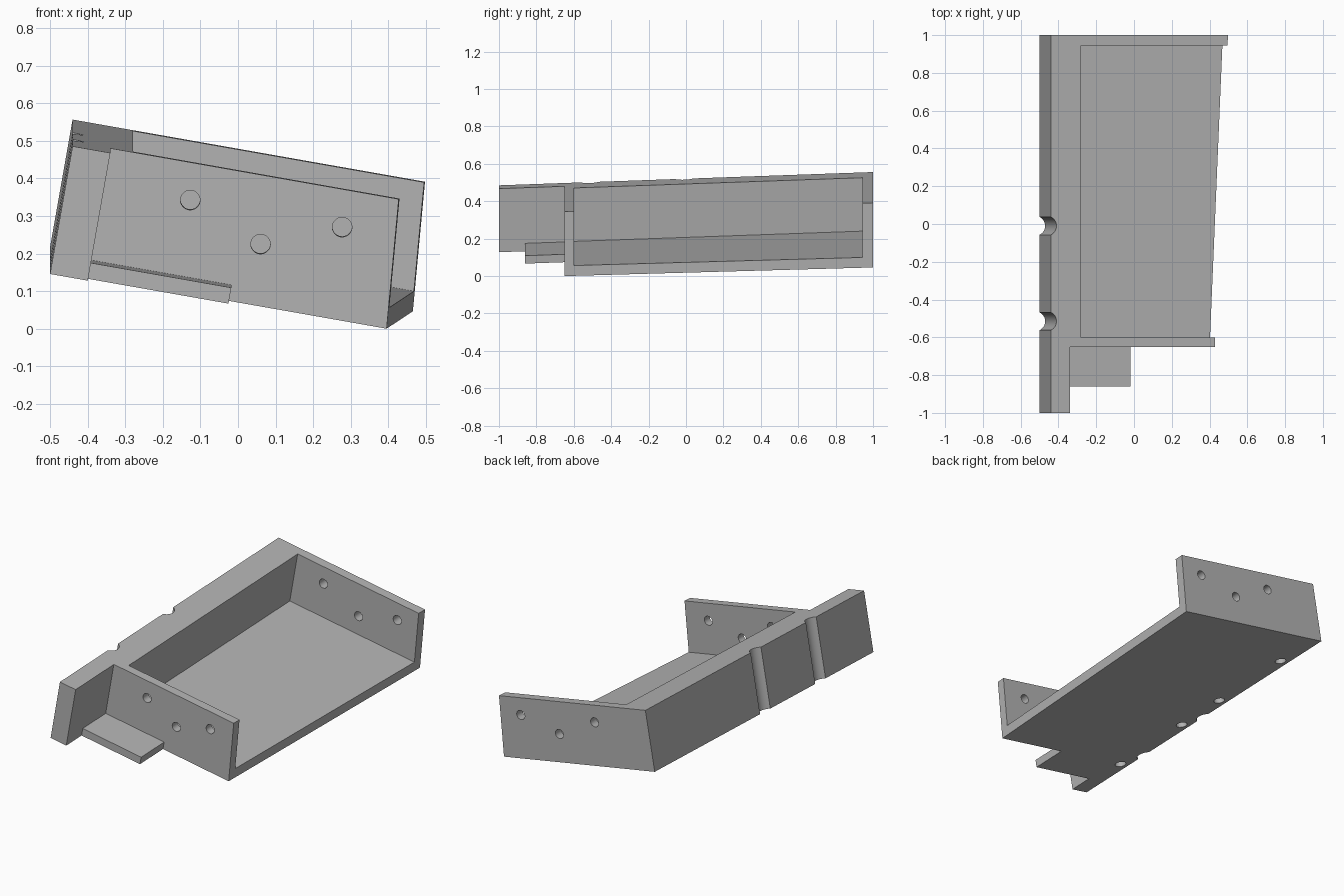
import bpy, bmesh
from math import sin, cos, radians, pi
from mathutils import Matrix, Vector

if "Cube" in bpy.data.objects:
    bpy.data.objects.remove(bpy.data.objects["Cube"], do_unlink=True)

grey = bpy.data.materials.new("plain_grey")
grey.use_nodes = True
colour = (0.45, 0.45, 0.45, 1)
grey.diffuse_color = colour
grey.node_tree.nodes["Principled BSDF"].inputs["Base Color"].default_value = colour

# Tilted frame: u across, y along, w up from the underside, rising toward the back
S, C, RISE = sin(radians(10)), cos(radians(10)), 0.0355
FRAME = Matrix(((C, 0, S, -0.5), (0, 1, 0, 0), (-S, RISE, C, 0.1455 + RISE), (0, 0, 0, 1)))
HEIGHT = 0.345


def make_object(name, bm):
    bmesh.ops.recalc_face_normals(bm, faces=bm.faces)
    mesh = bpy.data.meshes.new(name)
    bm.to_mesh(mesh)
    bm.free()
    mesh.materials.append(grey)
    ob = bpy.data.objects.new(name, mesh)
    bpy.context.collection.objects.link(ob)
    return ob


def prism(name, outline, w0, w1, lean=0, lean_from=9):
    """Extrude a plan outline; points beyond lean_from move by lean at the top."""
    bm = bmesh.new()
    low = [bm.verts.new((u, y, w0)) for u, y in outline]
    high = [bm.verts.new((u + (lean if u > lean_from else 0), y, w1)) for u, y in outline]
    bm.faces.new(low)
    bm.faces.new(high)
    n = len(outline)
    for i in range(n):
        j = (i + 1) % n
        bm.faces.new((low[i], low[j], high[j], high[i]))
    return make_object(name, bm)


def box(name, u0, u1, y0, y1, w0, w1):
    return prism(name, [(u0, y0), (u1, y0), (u1, y1), (u0, y1)], w0, w1)


def rod(name, centre, radius, length, along_y=False):
    bm = bmesh.new()
    turn = Matrix.Rotation(pi / 2, 4, 'X') if along_y else Matrix.Identity(4)
    bmesh.ops.create_cone(bm, cap_ends=True, segments=32, radius1=radius, radius2=radius,
                          depth=length, matrix=Matrix.Translation(centre) @ turn)
    return make_object(name, bm)


# Solid tray with a nib and tab at the front and a slanted open side
outline = [(0, -1), (0.102, -1), (0.102, -0.86), (0.482, -0.86), (0.482, -0.65),
           (0.909, -0.65), (0.98, 1), (0, 1)]
tray = prism("tray", outline, 0, HEIGHT, lean=-0.028, lean_from=0.8)

# Pocket between the end walls, and the space above the tab
cutters = [box("pocket_cutter", 0.163, 1.5, -0.6, 0.945, 0.055, 0.6),
           box("tab_cutter", 0.102, 0.6, -1.2, -0.65, 0.043, 0.6)]

# Screw holes through the end walls
to_local = FRAME.inverted()
front_holes = [(-0.127, 0.342), (0.06, 0.225), (0.277, 0.27)]
back_holes = [(-0.115, 0.4), (0.11, 0.272), (0.358, 0.316)]
for wall_y, holes in ((-0.65, front_holes), (1, back_holes)):
    for x, z in holes:
        cutters.append(rod("screw_hole_cutter", to_local @ Vector((x, wall_y, z)),
                           0.026, 0.2, along_y=True))

# Rounded grooves down the outer side
for y in (-0.01, -0.515):
    cutters.append(rod("groove_cutter", (-0.022, y, 0.17), 0.052, 0.8))

# Blind holes in the underside
for y in (0.714, 0.192, -0.128, -0.649):
    cutters.append(rod("underside_hole_cutter", (0.053, y, 0), 0.03, 0.3))

bpy.context.view_layer.objects.active = tray
for cutter in cutters:
    cutter.hide_render = True
    mod = tray.modifiers.new("cut", 'BOOLEAN')
    mod.operation = 'DIFFERENCE'
    mod.solver = 'EXACT'
    mod.object = cutter
    bpy.ops.object.modifier_apply(modifier=mod.name)
    bpy.data.objects.remove(cutter, do_unlink=True)

# Tilt into place and keep hard edges sharp
tray.data.transform(FRAME)
bpy.ops.object.select_all(action='DESELECT')
tray.select_set(True)
bpy.ops.object.shade_smooth_by_angle(angle=radians(30))
